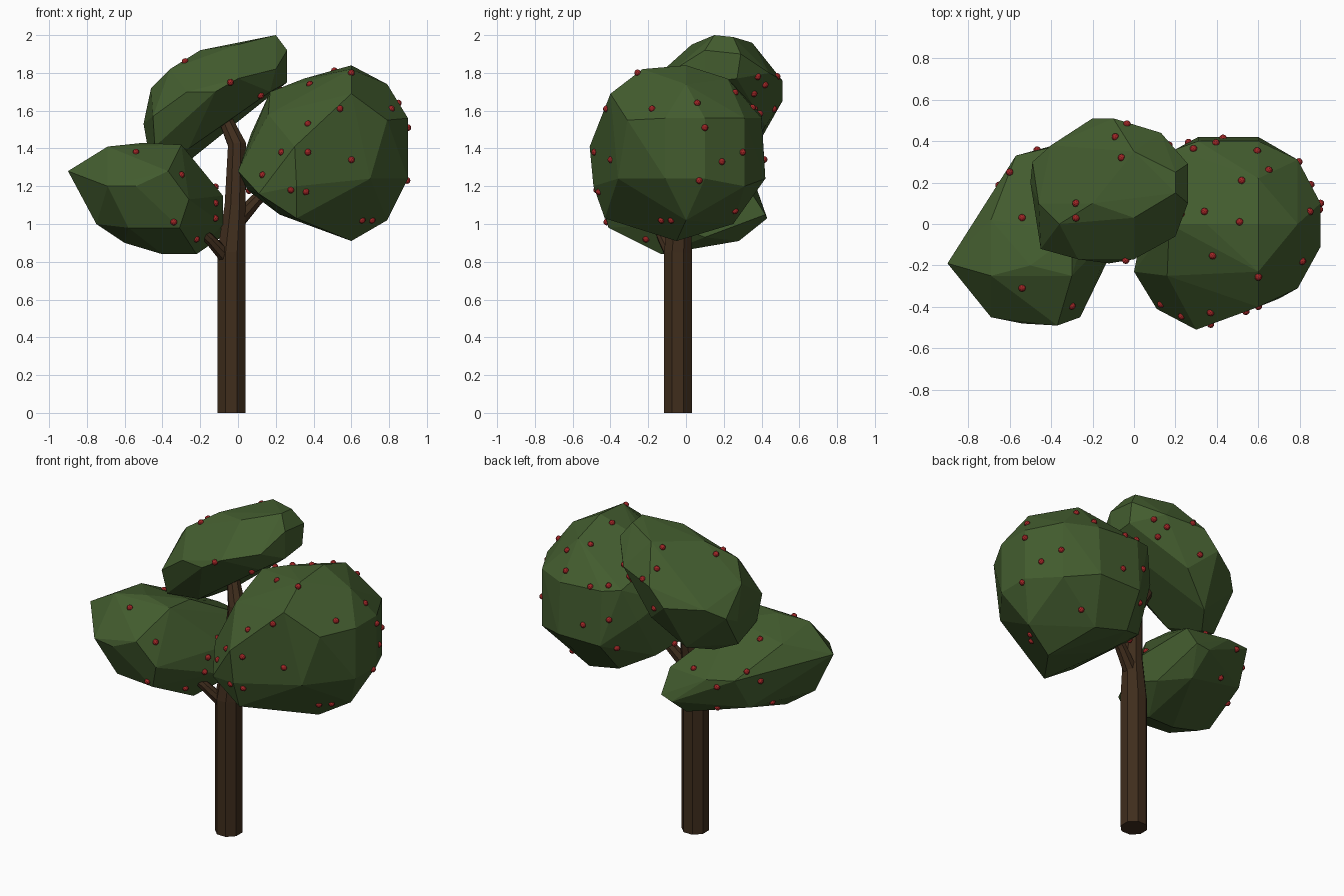
import bpy, bmesh, math, random
from mathutils import Vector
from mathutils.bvhtree import BVHTree

random.seed(4)


def material(name, rgb):
    m = bpy.data.materials.new(name)
    m.diffuse_color = (*rgb, 1)
    return m


WOOD = material("bark", (0.05, 0.026, 0.012))
LEAF = material("leaves", (0.056, 0.108, 0.028))
RED = material("fruit_red", (0.36, 0.02, 0.02))


def make_object(name, bm, mat):
    bmesh.ops.recalc_face_normals(bm, faces=bm.faces)
    me = bpy.data.meshes.new(name)
    bm.to_mesh(me)
    bm.free()
    me.materials.append(mat)
    ob = bpy.data.objects.new(name, me)
    bpy.context.collection.objects.link(ob)
    return ob


def limb(name, path, sides=8):
    """Tapered tube through (x, y, z, radius) stations."""
    bm = bmesh.new()
    pts = [Vector(p[:3]) for p in path]
    rings = []
    for i, p in enumerate(pts):
        d = (pts[min(i + 1, len(pts) - 1)] - pts[max(i - 1, 0)]).normalized()
        q = Vector((0, 0, 1)).rotation_difference(d)
        ring = []
        for k in range(sides):
            a = math.tau * (k + 0.5) / sides
            ring.append(bm.verts.new(p + q @ Vector((math.cos(a), math.sin(a), 0)) * path[i][3]))
        rings.append(ring)
    for a, b in zip(rings, rings[1:]):
        for k in range(sides):
            n = (k + 1) % sides
            bm.faces.new((a[k], a[n], b[n], b[k]))
    bm.faces.new(rings[0])
    bm.faces.new(rings[-1])
    return make_object(name, bm, WOOD)


trees = []


def foliage(name, points):
    """Faceted clump: convex hull of its corner points."""
    bm = bmesh.new()
    for p in points:
        bm.verts.new(p)
    res = bmesh.ops.convex_hull(bm, input=bm.verts)
    junk = {g for g in res["geom_interior"] + res["geom_unused"] if isinstance(g, bmesh.types.BMVert)}
    bmesh.ops.delete(bm, geom=list(junk), context='VERTS')
    bmesh.ops.dissolve_limit(bm, angle_limit=math.radians(5), verts=bm.verts, edges=bm.edges)
    bmesh.ops.recalc_face_normals(bm, faces=bm.faces)
    trees.append(BVHTree.FromBMesh(bm))
    return make_object(name, bm, LEAF)


# Trunk and side branches
limb("trunk", [(-.035, -.043, 0, .08), (-.035, -.043, .85, .08), (-.015, -.03, 1.1, .06),
               (-.005, -.005, 1.42, .052), (-.07, .05, 1.56, .038), (-.12, .08, 1.66, .03)])
limb("left_branch", [(-.05, -.06, .81, .04), (-.15, -.12, .92, .03), (-.26, -.16, 1.02, .025)])
limb("right_branch", [(0, -.03, 1.02, .045), (.1, 0, 1.13, .035), (.25, .02, 1.25, .03)])

# Foliage clumps
foliage("right_foliage", [
    (0, -.23, 1.28), (.11, -.41, 1.16), (.3, -.51, 1.41), (.31, -.49, 1.2), (.31, -.43, 1.03),
    (.6, -.4, 1.69), (.7, -.36, 1.24), (.79, -.31, 1.55), (.9, -.11, 1.24), (.9, -.11, 1.56),
    (.9, .1, 1.24), (.9, .1, 1.56), (.79, .31, 1.2), (.79, .31, 1.56), (.6, .42, 1.24),
    (.6, .4, 1.56), (.31, .42, 1.24), (.31, .4, 1.58), (.2, .36, 1.6), (.6, 0, 1.84),
    (.6, -.23, 1.82), (.35, 0, 1.77), (.79, 0, 1.74), (.6, .22, 1.77), (.17, 0, 1.7),
    (.6, -.05, .91), (.79, 0, 1.02), (.5, .25, 1), (.22, 0, 1.05), (.05, 0, 1.18),
    (.07, .12, 1.48), (.16, -.25, 1.58), (.13, .3, 1.4), (.1, .16, 1.14), (.28, .27, 1.05)])
foliage("left_foliage", [
    (-.9, -.19, 1.28), (-.69, -.25, 1.41), (-.69, .02, 1.37), (-.5, -.2, 1.43), (-.3, -.25, 1.42),
    (-.3, -.05, 1.4), (-.57, .33, 1.22), (-.4, .37, 1.2), (-.2, .43, 1.03), (-.12, .42, 1.05),
    (-.69, -.45, 1.2), (-.54, -.48, 1.2), (-.12, .33, 1.19),
    (-.37, -.49, 1.28), (-.26, -.45, 1.13), (-.31, -.41, .98), (-.08, -.08, 1), (-.08, -.02, 1.15),
    (-.09, .1, .93), (-.22, -.13, .84), (-.4, -.13, .84), (-.2, .28, .91), (-.6, -.15, .9),
    (-.75, -.22, 1), (-.6, .22, 1.02), (-.58, -.38, .98)])
foliage("top_foliage", [
    (.2, .15, 2), (.2, .25, 1.99), (.26, .29, 1.9), (.26, .1, 1.92), (.26, .1, 1.75),
    (.26, .27, 1.77), (.2, -.06, 1.82), (.17, -.02, 1.7), (0, .03, 1.95), (0, .35, 1.96),
    (-.2, .1, 1.92), (-.36, 0, 1.82), (-.46, .1, 1.72), (-.45, -.12, 1.57), (-.27, -.17, 1.7),
    (-.12, -.19, 1.7), (0, -.17, 1.77), (-.49, .3, 1.58), (-.5, .2, 1.53), (-.4, .38, 1.64),
    (-.2, .51, 1.65), (-.1, .51, 1.76), (.13, .44, 1.8), (-.05, .42, 1.52), (-.47, .15, 1.36),
    (-.34, .2, 1.31), (-.24, .34, 1.35), (-.44, -.08, 1.41), (0, .05, 1.61), (-.26, -.02, 1.4)])

# Fruit: dropped onto the foliage from the front, right side, top and back
spots = []


def cast(origin, direction):
    hits = [t.ray_cast(Vector(origin), Vector(direction)) for t in trees]
    hits = [h for h in hits if h[0] is not None]
    if hits:
        p = min(hits, key=lambda h: h[3])[0]
        if all((p - s).length > 0.06 for s in spots):
            spots.append(p)


for x, z in [(.6, 1.8), (.38, 1.74), (.54, 1.61), (.37, 1.53), (.37, 1.38), (.23, 1.38), (.28, 1.18),
             (.36, 1.17), (.13, 1.26), (.6, 1.34), (.71, 1.02), (-.28, 1.86), (-.04, 1.75), (.12, 1.68),
             (-.54, 1.38), (-.3, 1.26), (-.34, 1.01), (-.22, .92), (-.12, 1.11), (-.12, 1.03)]:
    cast((x, -3, z), (0, 1, 0))
for y, z in [(-.18, 1.61), (.06, 1.64), (.1, 1.51), (.19, 1.33), (.07, 1.23), (.3, 1.38), (.26, 1.07),
             (-.13, 1.02), (.38, 1.78), (.36, 1.69)]:
    cast((3, y, z), (-1, 0, 0))
for x, y in [(-.6, .25), (-.54, .03), (-.28, .1), (-.09, .42), (-.06, .32), (.65, .26), (.52, .21),
             (.34, .06), (.51, .01)]:
    cast((x, y, 3), (0, 0, -1))
for x in (-.6, -.42, -.25, -.08, .1, .28, .45, .62):
    for z in (1.02, 1.2, 1.38, 1.56, 1.74):
        if random.random() < 0.6:
            cast((x + random.uniform(-.06, .06), 3, z + random.uniform(-.06, .06)), (0, -1, 0))

bm = bmesh.new()
for p in spots:
    made = bmesh.ops.create_icosphere(bm, subdivisions=2, radius=0.018)
    bmesh.ops.translate(bm, verts=made["verts"], vec=p)
make_object("fruit", bm, RED)
